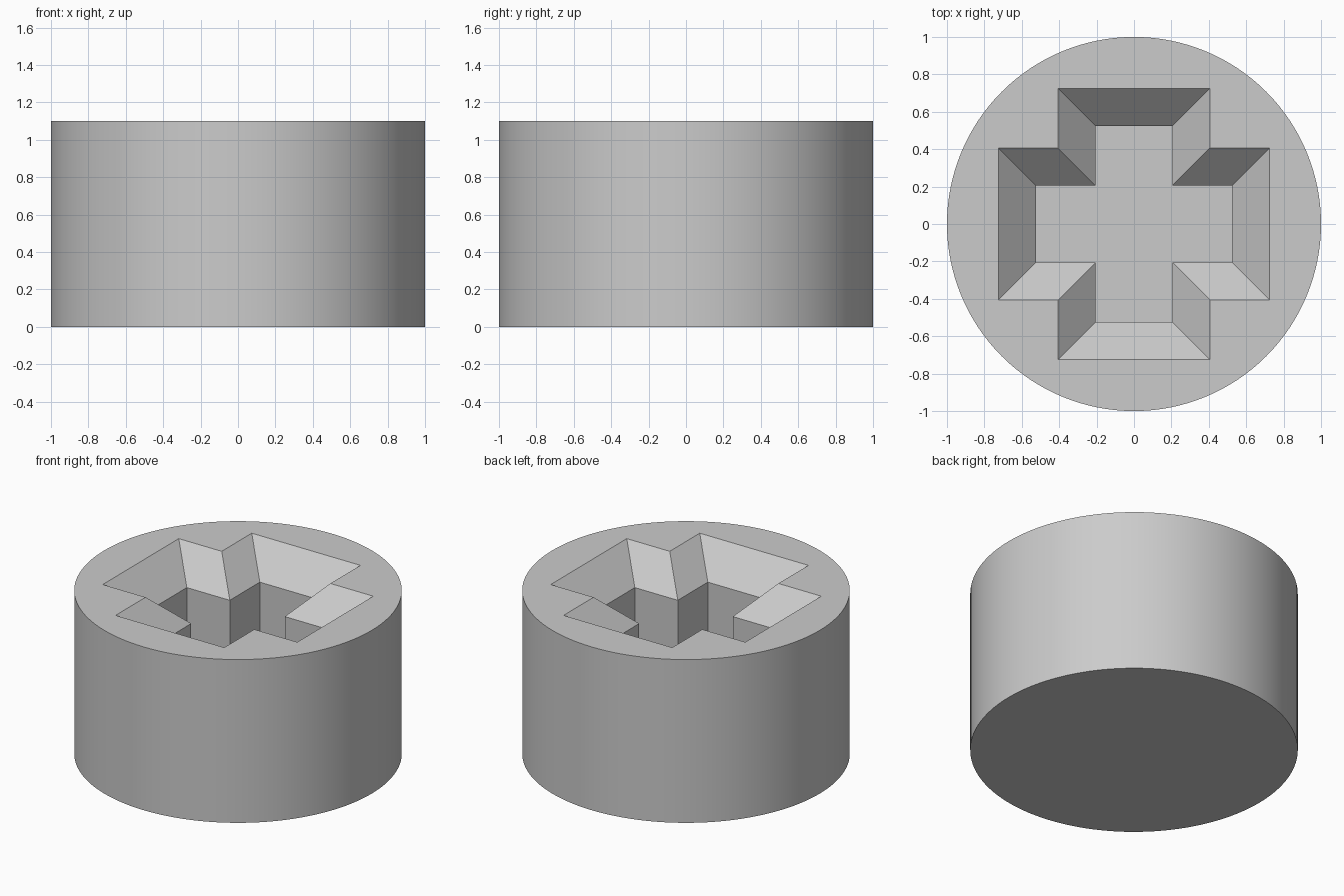
import bpy
import bmesh
from math import cos, sin, pi, radians

RADIUS, HEIGHT, SEGMENTS = 1.0, 1.1, 128
CHAMFER_Z, FLOOR_Z = 0.9, 0.3

cube = bpy.data.objects.get("Cube")
if cube:
    bpy.data.objects.remove(cube, do_unlink=True)

grey = bpy.data.materials.new("plain grey")
grey.use_nodes = True
colour = (0.6, 0.6, 0.6, 1)
grey.diffuse_color = colour
grey.node_tree.nodes["Principled BSDF"].inputs["Base Color"].default_value = colour

bm = bmesh.new()


def circle(z):
    angles = [2 * pi * i / SEGMENTS for i in range(SEGMENTS)]
    return [bm.verts.new((RADIUS * cos(a), RADIUS * sin(a), z)) for a in angles]


def cross(half_width, reach, z):
    """Outline of a plus sign, one arm corner set turned four times."""
    points = []
    arm = [(reach, -half_width), (reach, half_width), (half_width, half_width)]
    for _ in range(4):
        points += arm
        arm = [(-y, x) for x, y in arm]
    return [bm.verts.new((x, y, z)) for x, y in points]


def skin(lower, upper):
    """Quads between two matching loops."""
    n = len(lower)
    for i in range(n):
        j = (i + 1) % n
        bm.faces.new((lower[i], lower[j], upper[j], upper[i]))


def rim_edges(loop):
    return [bm.edges.get((v, loop[i - 1])) for i, v in enumerate(loop)]


# Outer wall and closed base
base, top = circle(0), circle(HEIGHT)
skin(base, top)
bm.faces.new(base[::-1])

# Cross recess: sloped lead-in, straight walls, flat floor
mouth = cross(0.405, 0.725, HEIGHT)
throat = cross(0.205, 0.525, CHAMFER_Z)
floor = cross(0.205, 0.525, FLOOR_Z)
skin(mouth, throat)
skin(throat, floor)
bm.faces.new(floor)

# Flat top between the outer edge and the recess mouth
bmesh.ops.triangle_fill(bm, edges=rim_edges(top) + rim_edges(mouth),
                        use_beauty=True, normal=(0, 0, 1))
bmesh.ops.recalc_face_normals(bm, faces=bm.faces)

mesh = bpy.data.meshes.new("socket_body")
bm.to_mesh(mesh)
bm.free()
mesh.materials.append(grey)
body = bpy.data.objects.new("socket_body", mesh)
bpy.context.collection.objects.link(body)

bpy.ops.object.select_all(action='DESELECT')
body.select_set(True)
bpy.context.view_layer.objects.active = body
bpy.ops.object.shade_smooth_by_angle(angle=radians(30))
